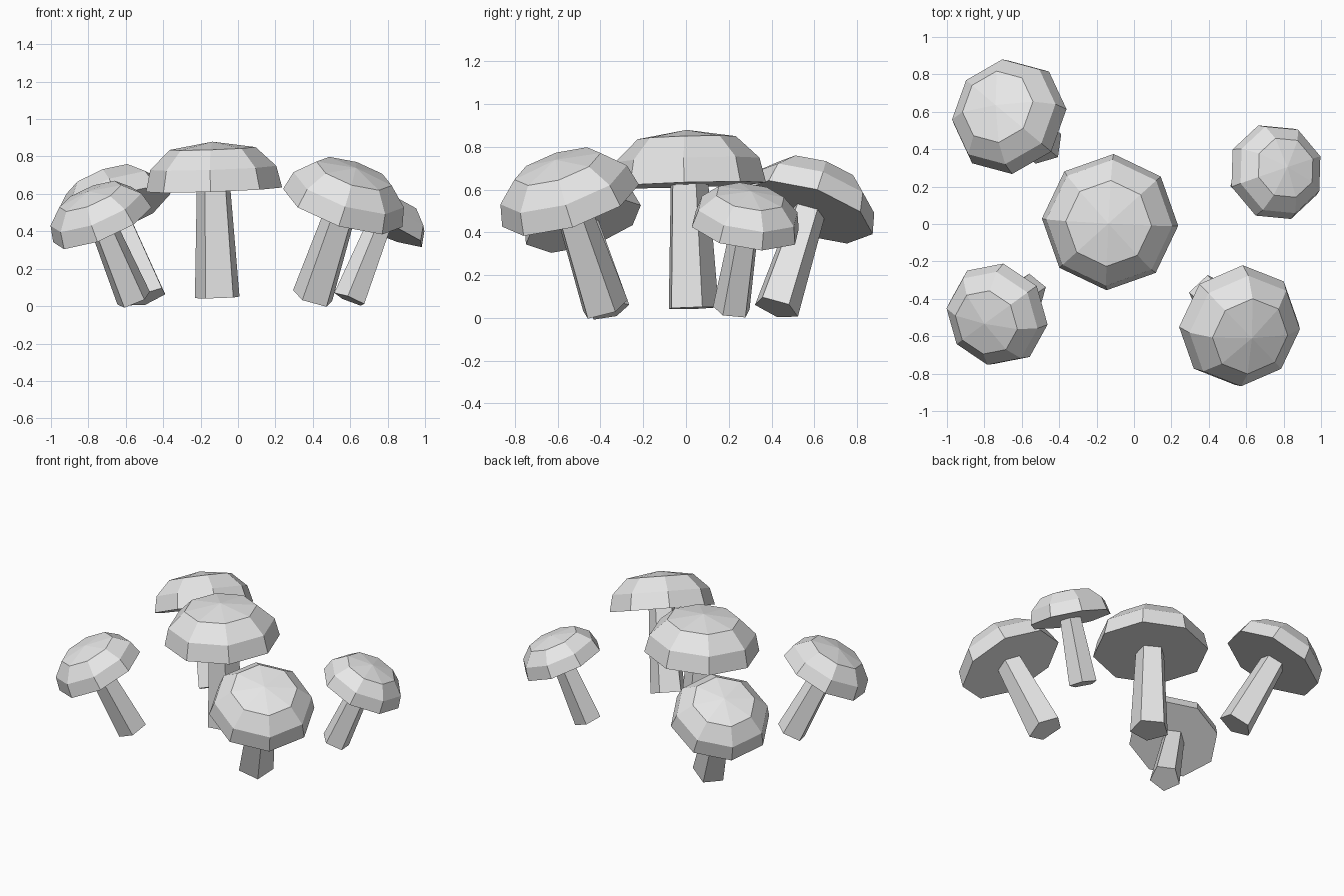
import bpy
import bmesh
from math import cos, sin, tau, radians
from mathutils import Matrix, Vector

cube = bpy.data.objects.get("Cube")
if cube:
    bpy.data.objects.remove(cube, do_unlink=True)

grey = bpy.data.materials.new("pale_grey")
grey.use_nodes = True
grey.diffuse_color = (0.8, 0.8, 0.8, 1)
grey.node_tree.nodes["Principled BSDF"].inputs["Base Color"].default_value = (0.8, 0.8, 0.8, 1)

# Profiles as (radius, height), in units of the cap radius, from the rim centre
CAP = [(1, 0), (0.925, 0.32), (0.63, 0.605)]
CAP_TIP = 0.705
STEM = [(0.345, -1.58), (0.26, 0.01)]


def lathe(name, profile, sides, turn, tip, matrix):
    """Faceted solid of revolution with a flat base and a flat or pointed top."""
    bm = bmesh.new()
    rings = []
    for r, z in profile:
        angles = [turn + tau * i / sides for i in range(sides)]
        rings.append([bm.verts.new((r * cos(a), r * sin(a), z)) for a in angles])
    for low, high in zip(rings, rings[1:]):
        for i in range(sides):
            j = (i + 1) % sides
            bm.faces.new((low[i], low[j], high[j], high[i]))
    bm.faces.new(rings[0][::-1])
    if tip is None:
        bm.faces.new(rings[-1])
    else:
        apex = bm.verts.new((0, 0, tip))
        for i in range(sides):
            bm.faces.new((rings[-1][i], rings[-1][(i + 1) % sides], apex))
    bm.transform(matrix)
    bmesh.ops.recalc_face_normals(bm, faces=bm.faces)
    mesh = bpy.data.meshes.new(name)
    bm.to_mesh(mesh)
    bm.free()
    mesh.materials.append(grey)
    bpy.context.collection.objects.link(bpy.data.objects.new(name, mesh))


def mushroom(name, rim, lean, radius, yaw):
    """One mushroom: rim centre, axis direction, cap radius and spin."""
    tilt = Vector((0, 0, 1)).rotation_difference(Vector(lean)).to_matrix().to_4x4()
    spin = Matrix.Rotation(radians(yaw), 4, "Z")
    place = Matrix.Translation(rim) @ tilt @ spin @ Matrix.Scale(radius, 4)
    lathe(name + "_cap", CAP, 8, 0, CAP_TIP, place)
    lathe(name + "_stem", STEM, 5, radians(26), None, place)


mushroom("centre_mushroom", (-0.128, 0.01, 0.622), (-0.035, -0.03, 1), 0.365, -3)
mushroom("front_left_mushroom", (0.56, -0.54, 0.525), (0.33, -0.33, 1), 0.335, -1)
mushroom("front_right_mushroom", (-0.725, -0.48, 0.435), (-0.42, -0.30, 1), 0.285, -9)
mushroom("back_right_mushroom", (-0.66, 0.57, 0.495), (-0.40, 0.33, 1), 0.32, 5)
mushroom("back_left_mushroom", (0.752, 0.277, 0.42), (0.40, 0.16, 1), 0.265, 19)
